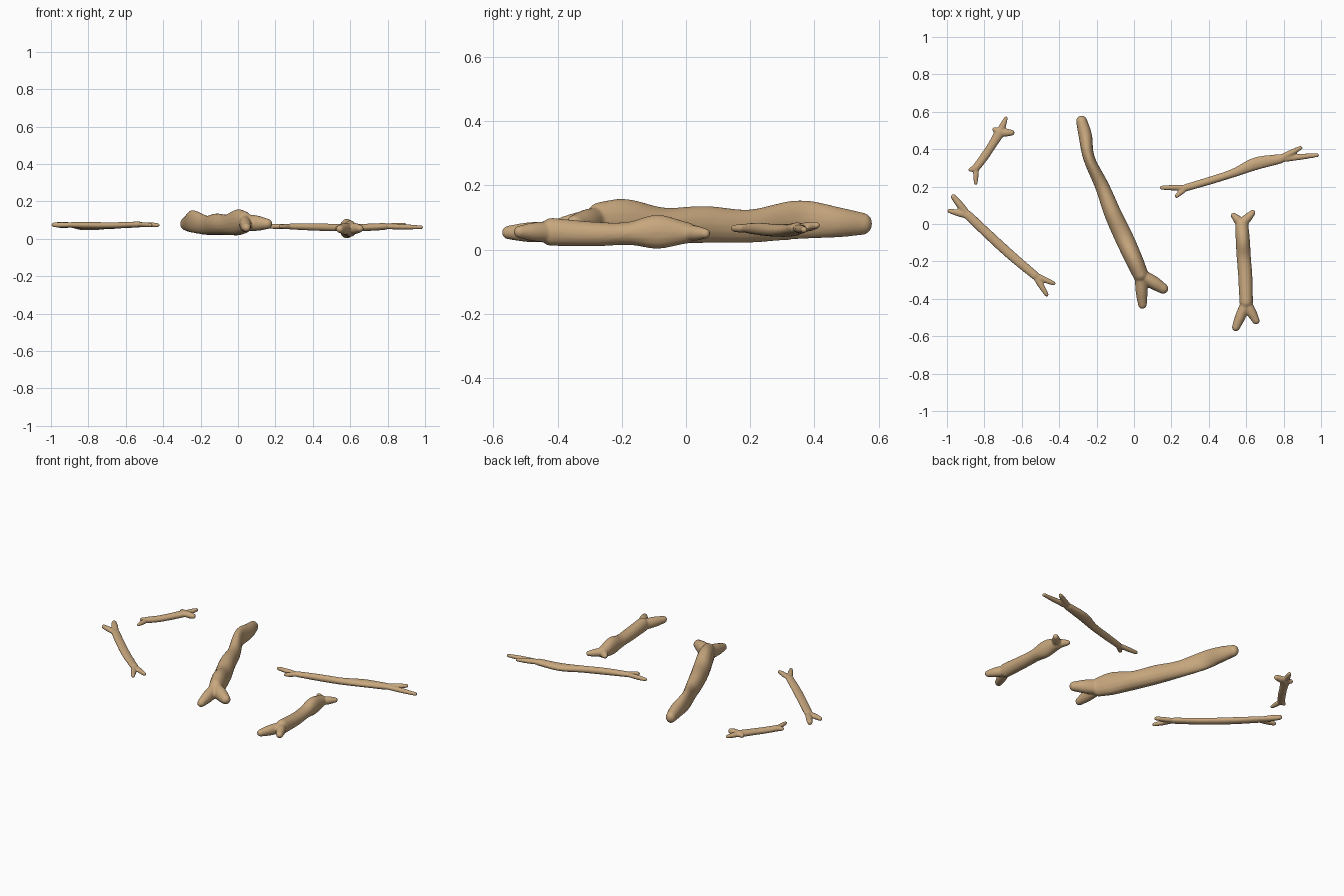
import bpy, bmesh, math
from mathutils import Vector

default = bpy.data.objects.get("Cube")
if default:
    bpy.data.objects.remove(default, do_unlink=True)

wood = bpy.data.materials.new("tan_wood")
wood.use_nodes = True
COLOUR = (0.58, 0.39, 0.21, 1)
wood.diffuse_color = COLOUR
wood.node_tree.nodes["Principled BSDF"].inputs["Base Color"].default_value = COLOUR

SIDES, STEPS, CAP = 16, 6, 4


def smooth_path(points):
    """Interpolate (x, y, z, half width, half height) stations smoothly."""
    pts = [Vector(p) for p in points]
    ext = [pts[0] * 2 - pts[1]] + pts + [pts[-1] * 2 - pts[-2]]
    out = []
    for a, b, c, d in zip(ext, ext[1:], ext[2:], ext[3:]):
        for i in range(STEPS):
            t = i / STEPS
            out.append(b + (c - a) * (t / 2) + (a * 2 - b * 5 + c * 4 - d) * (t * t / 2)
                       + (b * 3 - a - c * 3 + d) * (t ** 3 / 2))
    return out + [pts[-1]]


def add_limb(bm, points):
    """Loft an elliptical, round-ended limb; the stations are its extreme ends."""
    path = smooth_path(points)
    centres = [Vector(p[:3]) for p in path]
    last = len(path) - 1
    stations = []
    for i, p in enumerate(path):
        tangent = (centres[min(i + 1, last)] - centres[max(i - 1, 0)]).normalized()
        stations.append((centres[i], tangent, p[3], p[4]))

    def cap(station, sign):
        c, t, w, h = station
        rings = []
        for k in range(1, CAP + 1):
            a = k / CAP * math.radians(84)
            rings.append((c + t * (sign * w * math.sin(a)), t, w * math.cos(a), h * math.cos(a)))
        return rings

    stations = cap(stations[0], -1)[::-1] + stations + cap(stations[-1], 1)
    rings = []
    for c, t, w, h in stations:
        side = t.cross(Vector((0, 0, 1))).normalized()
        up = side.cross(t)
        angles = [math.tau * k / SIDES for k in range(SIDES)]
        rings.append([bm.verts.new(c + side * (w * math.cos(a)) + up * (h * math.sin(a)))
                      for a in angles])
    for lower, upper in zip(rings, rings[1:]):
        for k in range(SIDES):
            n = (k + 1) % SIDES
            bm.faces.new((lower[k], lower[n], upper[n], upper[k]))
    bm.faces.new(rings[0][::-1])
    bm.faces.new(rings[-1])


def add_twig(bm, root, tip, radius):
    """Tapering fork from a trunk end to a rounded tip."""
    root, tip = Vector(root), Vector(tip)
    start, thick = Vector(root[:3]), Vector(root[3:])
    middle = start.lerp(tip, 0.55)
    slim = Vector((radius, radius))
    stations = [(start, thick * 0.75), (middle, thick * 0.3 + slim * 0.65), (tip, slim * 0.8)]
    add_limb(bm, [(*c, *r) for c, r in stations])


def make_stick(name, trunk, start_twigs=(), end_twigs=(), voxel=0.005):
    bm = bmesh.new()
    add_limb(bm, trunk)
    for root, twigs in ((trunk[0], start_twigs), (trunk[-1], end_twigs)):
        for *tip, radius in twigs:
            add_twig(bm, root, tip, radius)
    bmesh.ops.recalc_face_normals(bm, faces=bm.faces)
    mesh = bpy.data.meshes.new(name)
    bm.to_mesh(mesh)
    bm.free()
    mesh.materials.append(wood)
    obj = bpy.data.objects.new(name, mesh)
    bpy.context.collection.objects.link(obj)
    # Fuse the limbs into one skin and soften the joints
    fuse = obj.modifiers.new("fuse", "REMESH")
    fuse.mode = "VOXEL"
    fuse.voxel_size = voxel
    fuse.use_smooth_shade = True
    soften = obj.modifiers.new("soften", "SMOOTH")
    soften.factor = 0.5
    soften.iterations = 5
    mesh.polygons.foreach_set("use_smooth", [True] * len(mesh.polygons))
    return obj


# Thick central log with a bent far end and a forked near end
make_stick("large_log", [
    (-.28, .55, .08, .03, .035), (-.26, .47, .085, .036, .048),
    (-.24, .35, .093, .031, .061), (-.17, .2, .073, .038, .052),
    (-.115, .06, .078, .046, .058), (-.055, -.07, .075, .05, .056),
    (0, -.19, .088, .047, .07), (.035, -.27, .088, .042, .06),
], end_twigs=[(.045, -.43, .06, .03), (.155, -.345, .08, .036)], voxel=.006)

# Stout stick at the front, forked at both ends
make_stick("stout_stick", [
    (.6, -.42, .055, .036, .044), (.595, -.28, .048, .038, .038),
    (.587, -.18, .05, .038, .036), (.582, -.09, .055, .038, .053),
    (.576, 0, .052, .035, .034),
], [(.545, -.552, .053, .027), (.652, -.517, .055, .025)],
    [(.533, .045, .055, .02), (.634, .06, .05, .02)])

# Long slim stick at the back
make_stick("long_stick", [
    (.28, .195, .066, .02, .016), (.4, .23, .064, .021, .02),
    (.53, .272, .06, .023, .02), (.65, .322, .06, .034, .02),
    (.78, .348, .066, .026, .019),
], [(.148, .194, .067, .014), (.228, .15, .066, .014)],
    [(.89, .407, .075, .014), (.98, .368, .062, .013)])

# Slim straight stick on the right side
make_stick("slim_stick", [
    (-.885, .045, .074, .025, .016), (-.78, -.055, .072, .026, .018),
    (-.66, -.165, .072, .026, .017), (-.53, -.275, .077, .023, .016),
], [(-.965, .145, .075, .019), (-.985, .07, .075, .016)],
    [(-.43, -.318, .074, .014), (-.467, -.378, .074, .014)])

# Short knobbly stick at the back corner
make_stick("short_stick", [
    (-.845, .3, .066, .021, .018), (-.8, .36, .064, .023, .018),
    (-.76, .42, .066, .023, .019), (-.717, .49, .07, .028, .019),
], [(-.874, .29, .066, .014), (-.846, .218, .068, .012)],
    [(-.685, .565, .072, .013), (-.655, .488, .07, .02), (-.745, .505, .07, .016)],
    voxel=.004)
